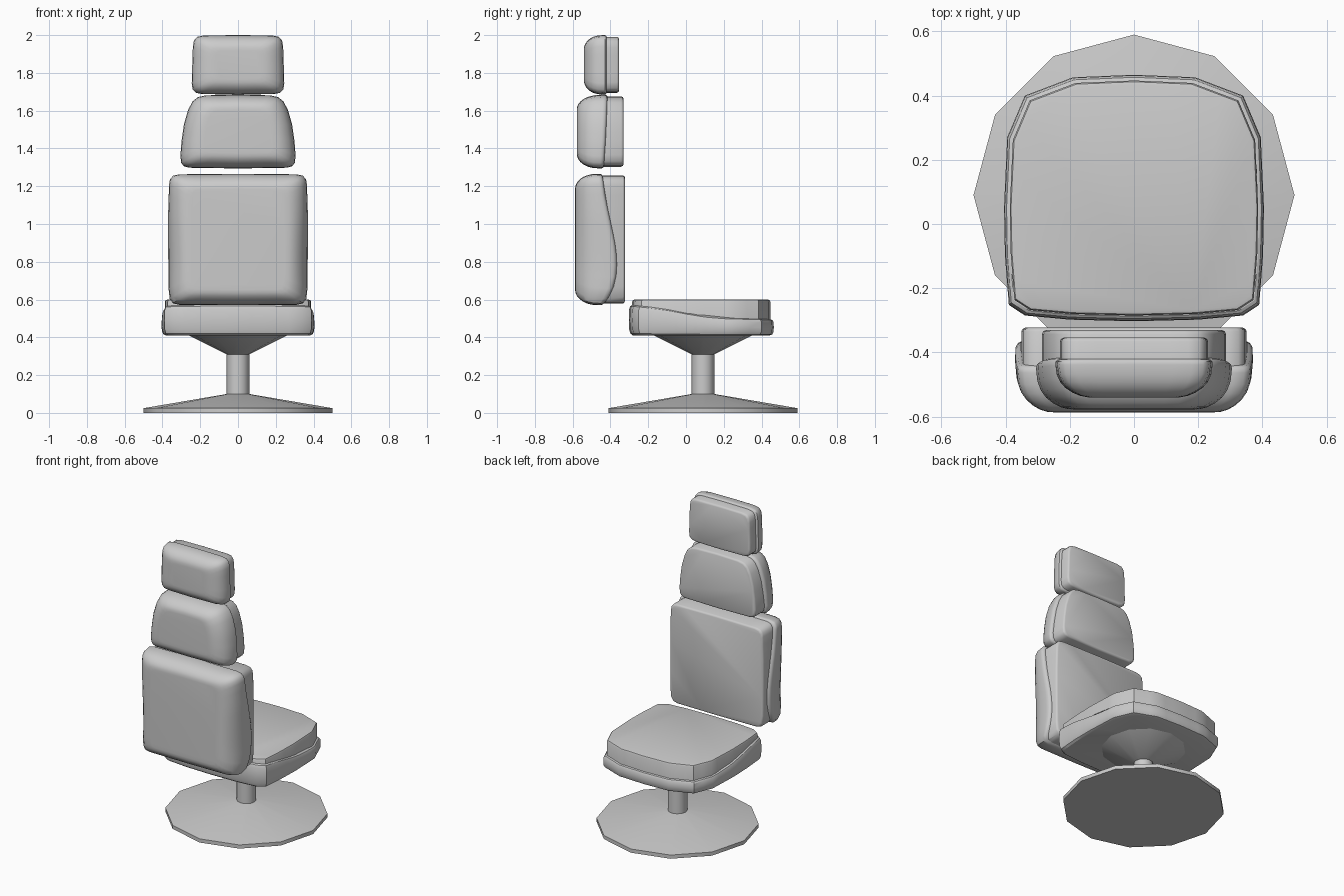
import bpy, bmesh, math

if "Cube" in bpy.data.objects:
    bpy.data.objects.remove(bpy.data.objects["Cube"])


def interp(table, t):
    """Smooth interpolation through a small table of (position, value)."""
    if t <= table[0][0]:
        return table[0][1]
    for (a, va), (b, vb) in zip(table, table[1:]):
        if t <= b:
            return va + (vb - va) * (t - a) / (b - a)
    return table[-1][1]


def outline(half, step=0.06):
    """Mirror a half outline across x = 0 and subdivide its long segments."""
    pts = half + [(-x, v) for x, v in reversed(half[1:-1])]
    out = []
    for i, (x, v) in enumerate(pts):
        x2, v2 = pts[(i + 1) % len(pts)]
        n = max(1, round(math.hypot(x2 - x, v2 - v) / step))
        out += [(x + (x2 - x) * k / n, v + (v2 - v) * k / n) for k in range(n)]
    return out


def inset(pts, ix, iv):
    """Shrink an outline by ix sideways and iv along its other axis."""
    hw = max(p[0] for p in pts)
    lo, hi = min(p[1] for p in pts), max(p[1] for p in pts)
    c, h = (lo + hi) / 2, (hi - lo) / 2
    return [(x * (hw - ix) / hw, c + (v - c) * (h - iv) / h) for x, v in pts]


def loft(name, rings, angle):
    """Skin a stack of equal-length rings and cap both ends."""
    bm = bmesh.new()
    vs = [[bm.verts.new(p) for p in r] for r in rings]
    n = len(vs[0])
    for a, b in zip(vs, vs[1:]):
        for i in range(n):
            j = (i + 1) % n
            bm.faces.new((a[i], a[j], b[j], b[i]))
    bm.faces.new(vs[0])
    bm.faces.new(vs[-1])
    bmesh.ops.recalc_face_normals(bm, faces=bm.faces)
    me = bpy.data.meshes.new(name)
    bm.to_mesh(me)
    bm.free()
    ob = bpy.data.objects.new(name, me)
    bpy.context.collection.objects.link(ob)
    bpy.ops.object.select_all(action='DESELECT')
    ob.select_set(True)
    bpy.context.view_layer.objects.active = ob
    bpy.ops.object.shade_smooth_by_angle(angle=math.radians(angle))
    return ob


# Pedestal: twelve-sided foot, column and flared seat mount
def turned(name, profile):
    loft(name, [[(r * math.cos(k * math.pi / 6), 0.09 + r * math.sin(k * math.pi / 6), z)
                 for k in range(12)] for r, z in profile], 35)


turned("foot", [(0.5, 0), (0.5, 0.025), (0.06, 0.10)])
turned("column", [(0.06, 0.09), (0.06, 0.32)])
turned("seat_mount", [(0.06, 0.31), (0.265, 0.412)])

# Seat: lower shell with a swept seam, and the cushion set into it
seat = outline([(0, -0.303), (0.2, -0.298), (0.34, -0.285), (0.39, -0.252), (0.402, -0.1),
                (0.405, 0.05), (0.395, 0.27), (0.34, 0.40), (0.19, 0.457), (0, 0.465)])
seat_seam = [(-0.3, 0.572), (-0.2, 0.562), (-0.1, 0.548), (0, 0.528), (0.1, 0.511),
             (0.2, 0.502), (0.46, 0.495)]
rings = []
for u, i in [(0, 0.022), (0.06, 0.009), (0.2, 0.002), (0.5, 0), (0.85, 0.002), (0.96, 0.008), (1, 0.016)]:
    rings.append([(x, y, 0.41 + u * (interp(seat_seam, y) - 0.41)) for x, y in inset(seat, i, i)])
loft("seat_shell", rings, 30)
loft("seat_cushion", [[(x, y, z) for x, y in inset(seat, i, i)]
                      for z, i in [(0.44, 0.018), (0.588, 0.018), (0.597, 0.022), (0.60, 0.031)]], 30)

# Backrest: three cushions, each a puffy rear shell with a flat pad in front
SHELL = [(0, 0.018), (0.02, 0.008), (0.07, 0.001), (0.15, 0), (0.4, 0.004), (0.6, 0.015),
         (0.75, 0.031), (0.87, 0.053), (0.95, 0.076), (0.99, 0.1), (1, 0.125)]


def back_cushion(name, half, rear, seam, front, pad_in):
    pts = outline(half)
    rings = []
    for u, i in SHELL:
        rings.append([(x, rear + (1 - u) * (interp(seam, z) - rear), z)
                      for x, z in inset(pts, i, i * 0.65)])
    loft(name + "_shell", rings, 40)
    loft(name + "_pad", [[(x, y, z) for x, z in inset(pts, pad_in + i, 0.009 + i)]
                         for y, i in [(rear + 0.09, 0), (front - 0.012, 0),
                                      (front - 0.004, 0.004), (front, 0.012)]], 40)


back_cushion("lower_back",
             [(0, 0.57), (0.31, 0.572), (0.345, 0.58), (0.362, 0.605), (0.368, 0.66), (0.37, 0.9),
              (0.37, 1.05), (0.365, 1.21), (0.36, 1.237), (0.343, 1.256), (0.31, 1.263), (0, 1.266)],
             -0.587,
             [(0.57, -0.44), (0.61, -0.41), (0.66, -0.385), (0.72, -0.37), (0.8, -0.365),
              (0.88, -0.372), (0.97, -0.39), (1.07, -0.412), (1.15, -0.428), (1.26, -0.442)],
             -0.323, 0.019)
back_cushion("upper_back",
             [(0, 1.294), (0.26, 1.298), (0.287, 1.306), (0.301, 1.325), (0.305, 1.36), (0.299, 1.44),
              (0.286, 1.53), (0.264, 1.605), (0.24, 1.65), (0.212, 1.672), (0.17, 1.681), (0, 1.685)],
             -0.578, [(1.3, -0.435), (1.45, -0.425), (1.68, -0.415)], -0.331, 0.018)
back_cushion("headrest",
             [(0, 1.685), (0.19, 1.688), (0.222, 1.694), (0.24, 1.712), (0.245, 1.745), (0.242, 1.85),
              (0.239, 1.94), (0.233, 1.972), (0.216, 1.991), (0.18, 1.998), (0, 2.0)],
             -0.541, [(1.69, -0.42), (2.0, -0.42)], -0.354, 0.014)
